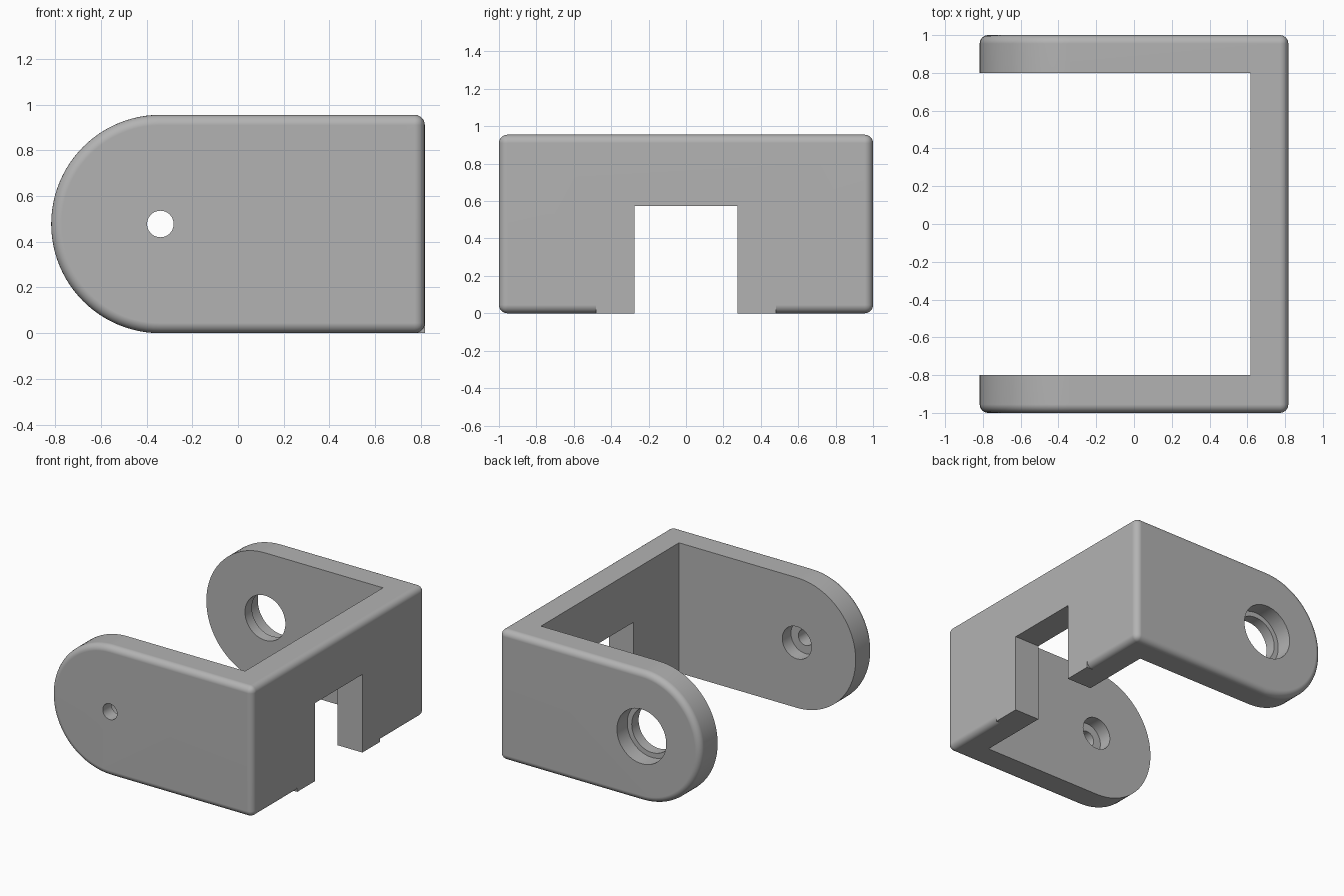
import bpy, bmesh, math
from mathutils import Matrix, Vector

if "Cube" in bpy.data.objects:
    bpy.data.objects.remove(bpy.data.objects["Cube"])

X, Y, H = 0.817, 1.0, 0.955      # half length, half width, height
R = H / 2                        # radius of the rounded arm ends
PIVOT = -X + R                   # pivot hole position along x
WALL, ROUND = 0.2, 0.045

grey = bpy.data.materials.new("plain_grey")
grey.use_nodes = True
grey.diffuse_color = (0.45, 0.45, 0.45, 1)
grey.node_tree.nodes["Principled BSDF"].inputs["Base Color"].default_value = (0.45, 0.45, 0.45, 1)


def make_object(name, bm):
    bmesh.ops.recalc_face_normals(bm, faces=bm.faces)
    mesh = bpy.data.meshes.new(name)
    bm.to_mesh(mesh)
    bm.free()
    mesh.materials.append(grey)
    obj = bpy.data.objects.new(name, mesh)
    bpy.context.collection.objects.link(obj)
    return obj


def box(name, low, high):
    bm = bmesh.new()
    low, high = Vector(low), Vector(high)
    size = Matrix.Diagonal((*(high - low), 1))
    bmesh.ops.create_cube(bm, size=1, matrix=Matrix.Translation((low + high) / 2) @ size)
    return make_object(name, bm)


def bore(name, radius, y0, y1):
    bm = bmesh.new()
    place = Matrix.Translation((PIVOT, (y0 + y1) / 2, R)) @ Matrix.Rotation(math.pi / 2, 4, "X")
    bmesh.ops.create_cone(bm, cap_ends=True, segments=64, radius1=radius,
                          radius2=radius, depth=y1 - y0, matrix=place)
    return make_object(name, bm)


def combine(obj, tool, operation):
    mod = obj.modifiers.new("combine", "BOOLEAN")
    mod.operation, mod.solver, mod.object = operation, "EXACT", tool
    graph = bpy.context.evaluated_depsgraph_get()
    mesh = bpy.data.meshes.new_from_object(obj.evaluated_get(graph))
    obj.modifiers.clear()
    obj.data = mesh
    bpy.data.objects.remove(tool)


# Solid body: side profile with one round end, extruded across the width
bm = bmesh.new()
steps = 48
profile = [(X, 0), (X, H)]
for i in range(steps + 1):
    a = math.pi / 2 + math.pi * i / steps
    profile.append((PIVOT + R * math.cos(a), R + R * math.sin(a)))
face = bm.faces.new([bm.verts.new((x, -Y, z)) for x, z in profile])
moved = bmesh.ops.extrude_face_region(bm, geom=[face])["geom"]
bmesh.ops.translate(bm, vec=(0, 2 * Y, 0),
                    verts=[g for g in moved if isinstance(g, bmesh.types.BMVert)])
bmesh.ops.recalc_face_normals(bm, faces=bm.faces)

# Round the outer rims of both arms and all edges of the end plate
outer = [e for e in bm.edges
         if abs(e.verts[0].co.y - e.verts[1].co.y) < 0.01
         or min(v.co.x for v in e.verts) > X - 0.01]
bmesh.ops.bevel(bm, geom=outer, offset=ROUND, offset_type="OFFSET", segments=6,
                profile=0.5, affect="EDGES", clamp_overlap=False)
bracket = make_object("bracket", bm)

# Square foot in the middle of the end plate
combine(bracket, box("plate_foot", (X - 0.15, -0.48, 0), (X, 0.48, 0.2)), "UNION")

# Open space between the arms, and the slot in the end plate
combine(bracket, box("arm_gap", (-2, WALL - Y, -1), (X - WALL, Y - WALL, 2)), "DIFFERENCE")
combine(bracket, box("plate_slot", (0.3, -0.275, -1), (2, 0.275, 0.573)), "DIFFERENCE")

# Stepped pivot holes: small in the front arm, large in the back arm
for name, radius, y0, y1 in (
        ("front_hole", 0.058, -1.1, -0.7),
        ("front_counterbore", 0.118, -0.9, -0.7),
        ("back_hole", 0.164, 0.7, 1.1),
        ("back_counterbore", 0.2, 0.88, 1.1)):
    combine(bracket, bore(name, radius, y0, y1), "DIFFERENCE")

# Smooth rounded edges, crisp corners
bpy.ops.object.select_all(action="DESELECT")
bracket.select_set(True)
bpy.context.view_layer.objects.active = bracket
bpy.ops.object.shade_smooth_by_angle(angle=math.radians(30))
normals = bracket.modifiers.new("even_normals", "WEIGHTED_NORMAL")
normals.keep_sharp = True
